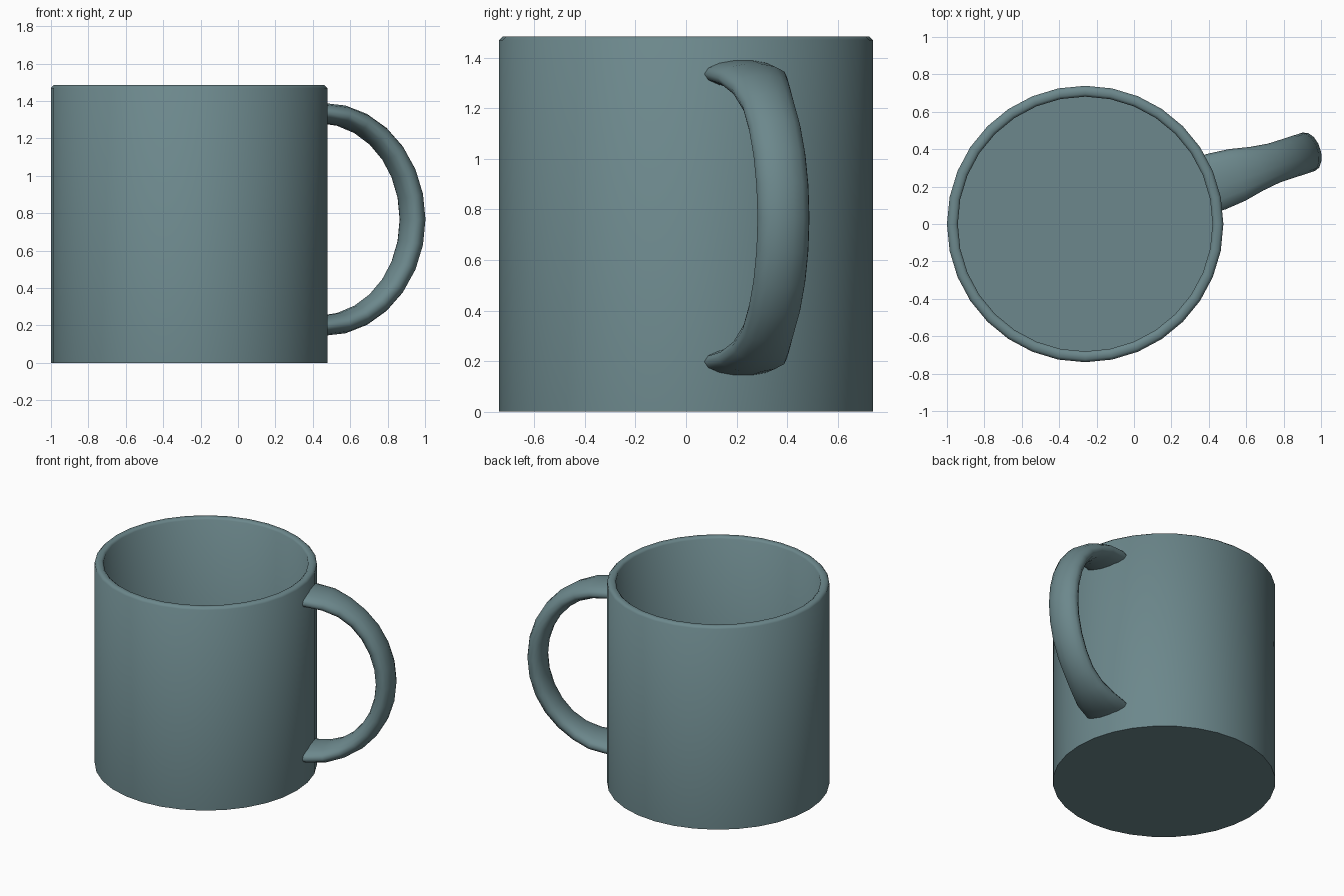
import bpy, bmesh, math
from mathutils import Vector

if "Cube" in bpy.data.objects:
    bpy.data.objects.remove(bpy.data.objects["Cube"])

CX, R, H = -0.261, 0.739, 1.485   # cup axis, radius, height

# Dark teal glaze
glaze = bpy.data.materials.new("glaze")
glaze.diffuse_color = (0.15, 0.245, 0.262, 1)
glaze.use_nodes = True
glaze.node_tree.nodes["Principled BSDF"].inputs["Base Color"].default_value = glaze.diffuse_color


def skin(name, rings, smooth):
    """Join rings of points into a capped tube."""
    bm = bmesh.new()
    loops = [[bm.verts.new(p) for p in ring] for ring in rings]
    n = len(loops[0])
    for a, b in zip(loops, loops[1:]):
        for i in range(n):
            j = (i + 1) % n
            bm.faces.new((a[i], a[j], b[j], b[i]))
    bm.faces.new(loops[0][::-1])
    bm.faces.new(loops[-1])
    bmesh.ops.recalc_face_normals(bm, faces=bm.faces)
    mesh = bpy.data.meshes.new(name)
    bm.to_mesh(mesh)
    bm.free()
    mesh.materials.append(glaze)
    ob = bpy.data.objects.new(name, mesh)
    bpy.context.collection.objects.link(ob)
    bpy.ops.object.select_all(action='DESELECT')
    ob.select_set(True)
    bpy.context.view_layer.objects.active = ob
    bpy.ops.object.shade_smooth_by_angle(angle=math.radians(smooth))
    return ob


# Cup: outer wall, softened rim, inner wall, inside floor
profile = [(R, 0), (R, H - 0.015), (R - 0.015, H), (0.695, H),
           (0.681, H - 0.012), (0.681, 0.06)]
SEG = 32
rings = [[(CX + r * math.cos(2 * math.pi * i / SEG),
           r * math.sin(2 * math.pi * i / SEG), z) for i in range(SEG)]
         for r, z in profile]
skin("cup", rings, 60)

# Handle: elliptical section swept along a half ellipse, flared at both roots
ANG = math.radians(17.9)
out = Vector((math.cos(ANG), math.sin(ANG), 0))
side = Vector((-math.sin(ANG), math.cos(ANG), 0))
up = Vector((0, 0, 1))
MID, R0, A, B, STEPS = 0.767, 0.74, 0.515, 0.569, 14

stations = [(0.705, 0.0)] + [(None, math.pi * k / STEPS)
                             for k in range(STEPS + 1)] + [(0.705, math.pi)]
rings = []
for r, t in stations:
    r = R0 + A * math.sin(t) if r is None else r
    centre = Vector((CX, 0, MID)) + out * r + up * (B * math.cos(t))
    normal = (out * (B * math.sin(t)) + up * (A * math.cos(t))).normalized()
    flare = max(0.0, min(1.0, (1.08 - r) / 0.33))
    flare = flare * flare * (3 - 2 * flare)
    half_w = 0.108 + 0.048 * flare
    half_t = 0.055 + 0.010 * math.sin(t)
    rings.append([centre + side * (half_w * math.cos(a)) + normal * (half_t * math.sin(a))
                  for a in (2 * math.pi * i / 14 for i in range(14))])
skin("handle", rings, 80)
